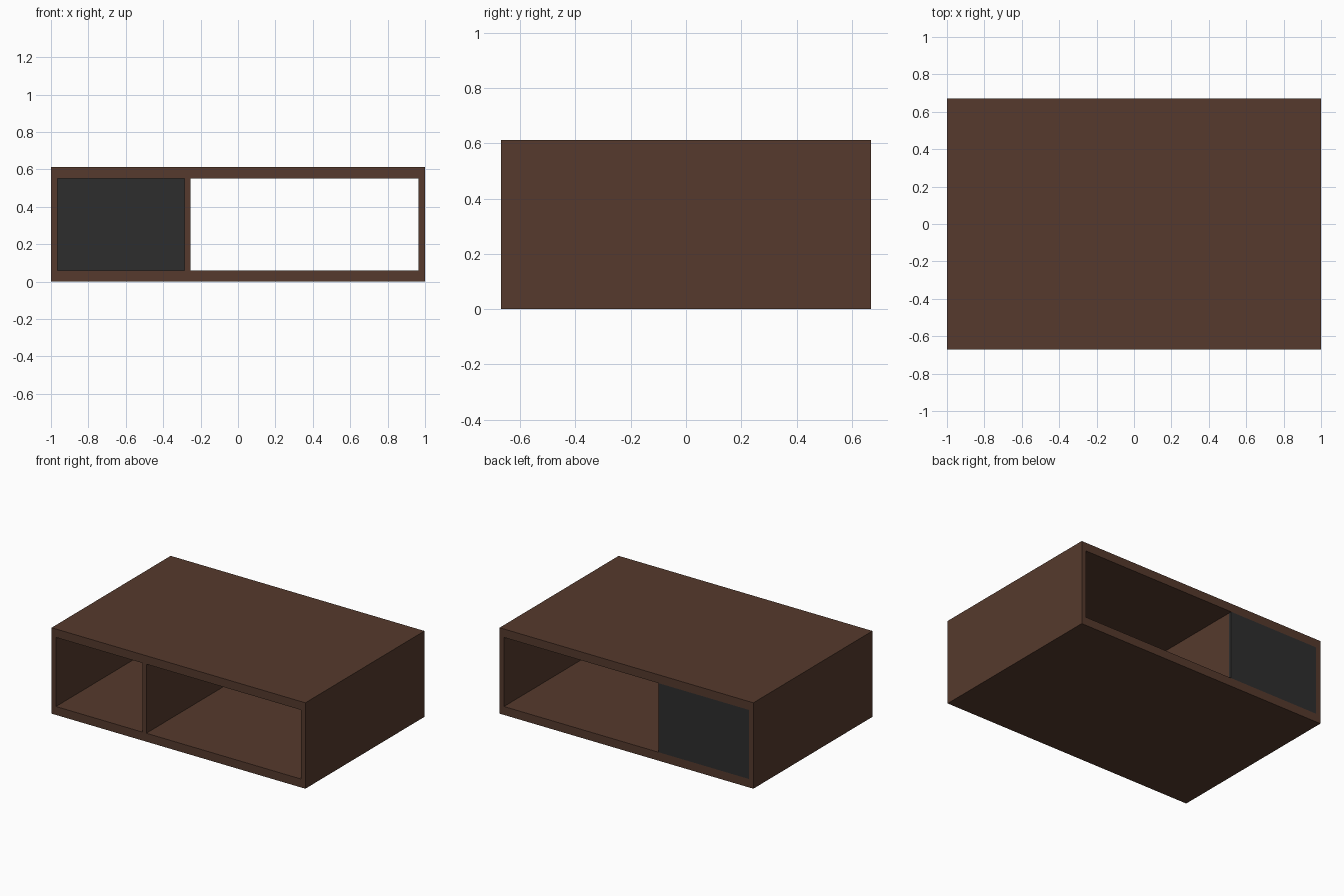
import bpy, bmesh

if "Cube" in bpy.data.objects:
    bpy.data.objects.remove(bpy.data.objects["Cube"])

W, D, H = 1.0, 0.67, 0.612      # half width, half depth, height
S, T = 0.035, 0.06              # side and top/bottom board thickness
PANEL = 0.02                    # back panel thickness


def material(name, rgb):
    m = bpy.data.materials.new(name)
    m.diffuse_color = (*rgb, 1)
    m.use_nodes = True
    m.node_tree.nodes["Principled BSDF"].inputs["Base Color"].default_value = m.diffuse_color
    return m


brown = material("dark_brown_wood", (0.092, 0.042, 0.026))
charcoal = material("charcoal_panel", (0.027, 0.027, 0.027))


def board(name, profile, y0, y1, mat):
    """Extrude an x-z outline from y0 to y1."""
    bm = bmesh.new()
    face = bm.faces.new([bm.verts.new((x, y0, z)) for x, z in profile])
    new = bmesh.ops.extrude_face_region(bm, geom=[face])["geom"]
    bmesh.ops.translate(bm, vec=(0, y1 - y0, 0),
                        verts=[v for v in new if isinstance(v, bmesh.types.BMVert)])
    bmesh.ops.recalc_face_normals(bm, faces=bm.faces)
    me = bpy.data.meshes.new(name)
    bm.to_mesh(me)
    bm.free()
    me.materials.append(mat)
    ob = bpy.data.objects.new(name, me)
    bpy.context.collection.objects.link(ob)


def rect(x0, x1, z0, z1):
    return [(x0, z0), (x1, z0), (x1, z1), (x0, z1)]


# Mitred outer frame
for name, z, zi in (("bottom_board", 0, T), ("top_board", H, H - T)):
    board(name, [(-W, z), (W, z), (W - S, zi), (-W + S, zi)], -D, D, brown)
for name, s in (("left_side", -1), ("right_side", 1)):
    board(name, [(s * W, 0), (s * W, H), (s * (W - S), H - T), (s * (W - S), T)], -D, D, brown)

# Divider, stopping at the back panel
board("divider", rect(-0.285, -0.253, T, H - T), -D, D - PANEL, brown)

# Back panel closing the small compartment
board("back_panel", rect(-W + S, -0.253, T, H - T), D - PANEL, D, charcoal)
